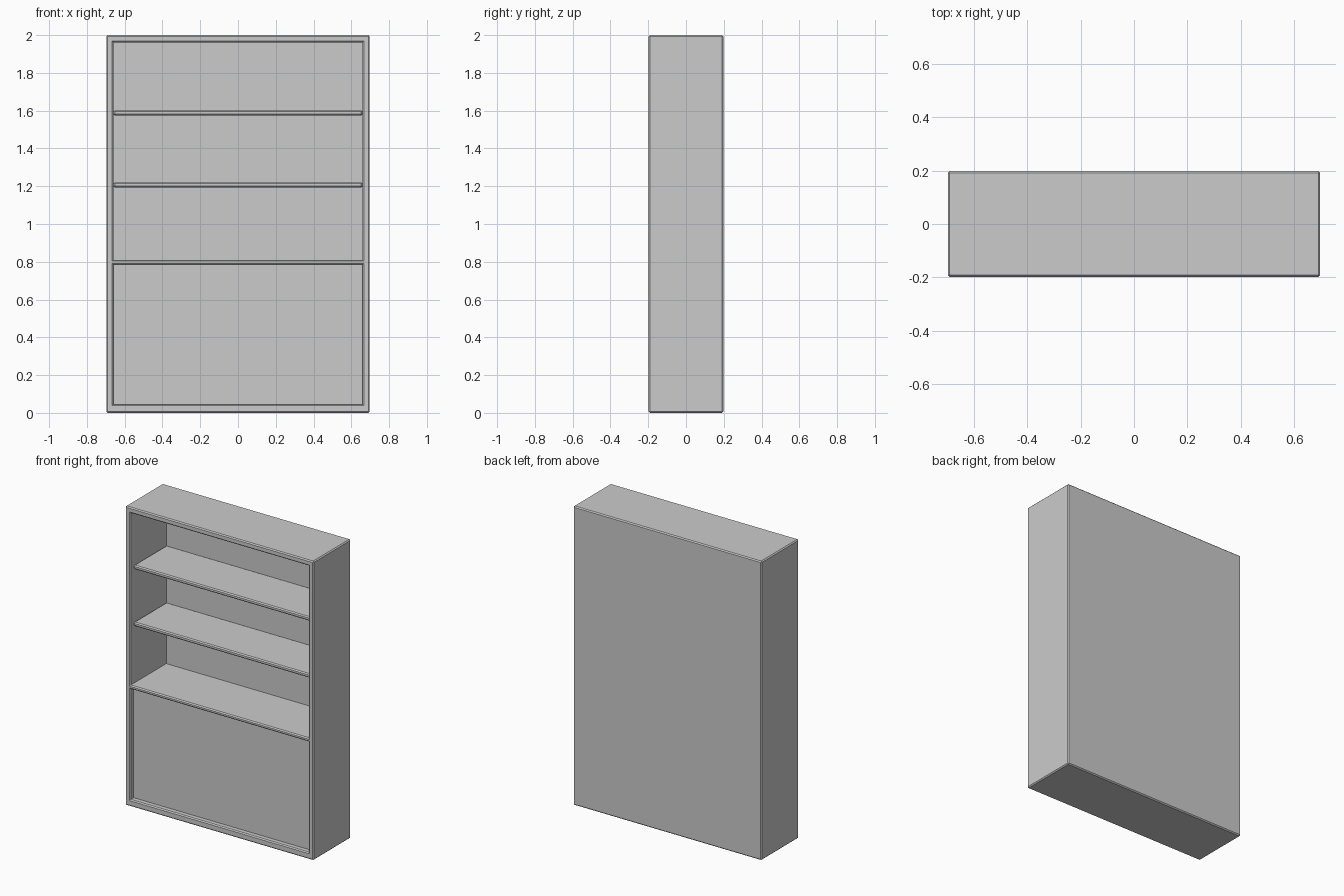
import bpy, bmesh
from mathutils import Vector

if "Cube" in bpy.data.objects:
    bpy.data.objects.remove(bpy.data.objects["Cube"])

HW, HD, H = 0.697, 0.198, 2.0      # half width, half depth, height
IN = 0.659                         # half width of the openings
BEVEL = 0.007


def bevel_convex(bm, width):
    """Chamfer only the outward-facing sharp edges."""
    edges = [e for e in bm.edges
             if len(e.link_faces) == 2 and e.calc_face_angle_signed() > 0.5]
    bmesh.ops.bevel(bm, geom=edges, offset=width, segments=1,
                    affect='EDGES', profile=0.5)


def finish(bm, name):
    mesh = bpy.data.meshes.new(name)
    bm.to_mesh(mesh)
    bm.free()
    obj = bpy.data.objects.new(name, mesh)
    bpy.context.collection.objects.link(obj)
    return obj


def push(bm, face, depth):
    """Sink a front cell back into the body."""
    res = bmesh.ops.extrude_face_region(bm, geom=[face])
    verts = [g for g in res['geom'] if isinstance(g, bmesh.types.BMVert)]
    bmesh.ops.translate(bm, verts=verts, vec=(0, depth, 0))
    if face.is_valid:
        bmesh.ops.delete(bm, geom=[face], context='FACES_ONLY')


# Cabinet body: front grid, pulled to full depth, with two recesses
bm = bmesh.new()
xs = [-HW, -IN, IN, HW]
zs = [0, 0.045, 0.785, 0.81, 1.962, H]
grid = [[bm.verts.new((x, -HD, z)) for x in xs] for z in zs]
cells = {}
for j in range(len(zs) - 1):
    for i in range(len(xs) - 1):
        cells[i, j] = bm.faces.new((grid[j][i], grid[j][i + 1],
                                    grid[j + 1][i + 1], grid[j + 1][i]))
res = bmesh.ops.extrude_face_region(bm, geom=list(cells.values()),
                                    use_keep_orig=True)
back = [g for g in res['geom'] if isinstance(g, bmesh.types.BMVert)]
bmesh.ops.translate(bm, verts=back, vec=(0, 2 * HD, 0))
push(bm, cells[1, 1], 0.036)               # closed lower panel
push(bm, cells[1, 3], 2 * HD - 0.015)      # open shelf bay
bmesh.ops.recalc_face_normals(bm, faces=bm.faces[:])
bmesh.ops.dissolve_limit(bm, angle_limit=0.01, verts=bm.verts[:],
                         edges=bm.edges[:])
bevel_convex(bm, BEVEL)
finish(bm, "cabinet_body")

# Two loose shelves in the upper bay
for name, z in (("lower_shelf", 1.207), ("upper_shelf", 1.588)):
    y0, y1 = -HD + 0.034, HD - 0.015
    bm = bmesh.new()
    bmesh.ops.create_cube(bm, size=1)
    bmesh.ops.scale(bm, verts=bm.verts, vec=Vector((2 * IN, y1 - y0, 0.027)))
    bmesh.ops.translate(bm, verts=bm.verts, vec=(0, (y0 + y1) / 2, z))
    bevel_convex(bm, BEVEL)
    finish(bm, name)
